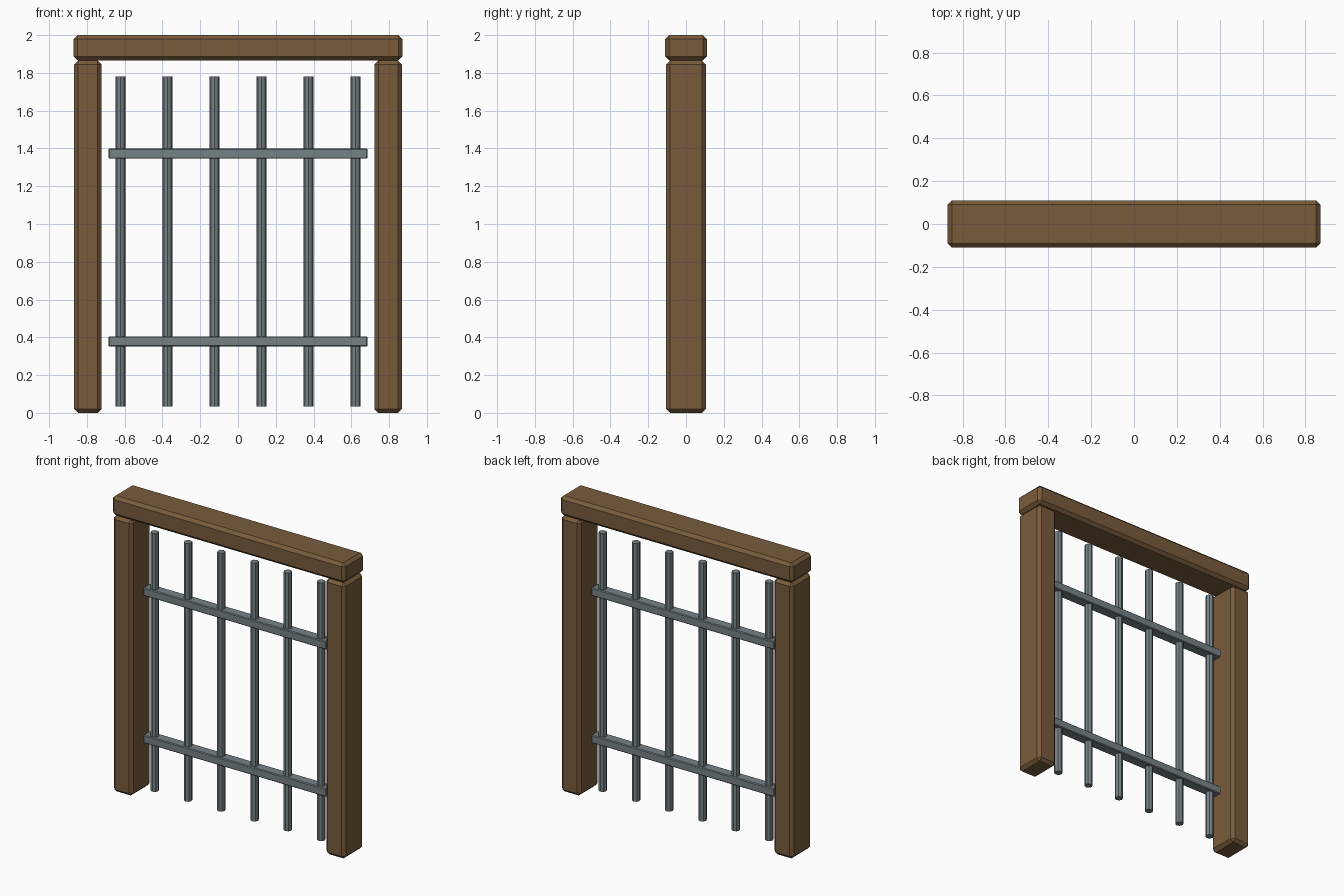
import bpy, math

cube = bpy.data.objects.get("Cube")
if cube:
    bpy.data.objects.remove(cube, do_unlink=True)


def material(name, rgb):
    m = bpy.data.materials.new(name)
    m.use_nodes = True
    m.diffuse_color = (*rgb, 1)
    m.node_tree.nodes["Principled BSDF"].inputs["Base Color"].default_value = (*rgb, 1)
    return m


wood = material("brown_wood", (0.19, 0.105, 0.045))
steel = material("grey_steel", (0.18, 0.225, 0.24))


def box(name, centre, size, mat, bevel):
    bpy.ops.mesh.primitive_cube_add(size=1, location=centre)
    ob = bpy.context.object
    ob.name = name
    ob.scale = size
    bpy.ops.object.transform_apply(location=False, rotation=False, scale=True)
    mod = ob.modifiers.new("chamfer", "BEVEL")
    mod.width = bevel
    mod.segments = 1
    ob.data.materials.append(mat)
    return ob


# Timber frame
for side, sx in (("left", 1), ("right", -1)):
    box(side + "_post", (sx * 0.795, 0, 0.9325), (0.145, 0.21, 1.865), wood, 0.02)
box("top_beam", (0, 0, 1.933), (1.74, 0.22, 0.134), wood, 0.02)

# Horizontal rails
for name, z in (("lower_rail", 0.378), ("upper_rail", 1.373)):
    box(name, (0, 0, z), (1.37, 0.07, 0.055), steel, 0.005)

# Vertical bars
for i in range(6):
    bpy.ops.mesh.primitive_cylinder_add(
        vertices=8, radius=0.026, depth=1.745, location=(-0.622 + i * 0.2488, 0, 0.9075))
    bar = bpy.context.object
    bar.name = f"bar_{i + 1}"
    bar.data.materials.append(steel)
